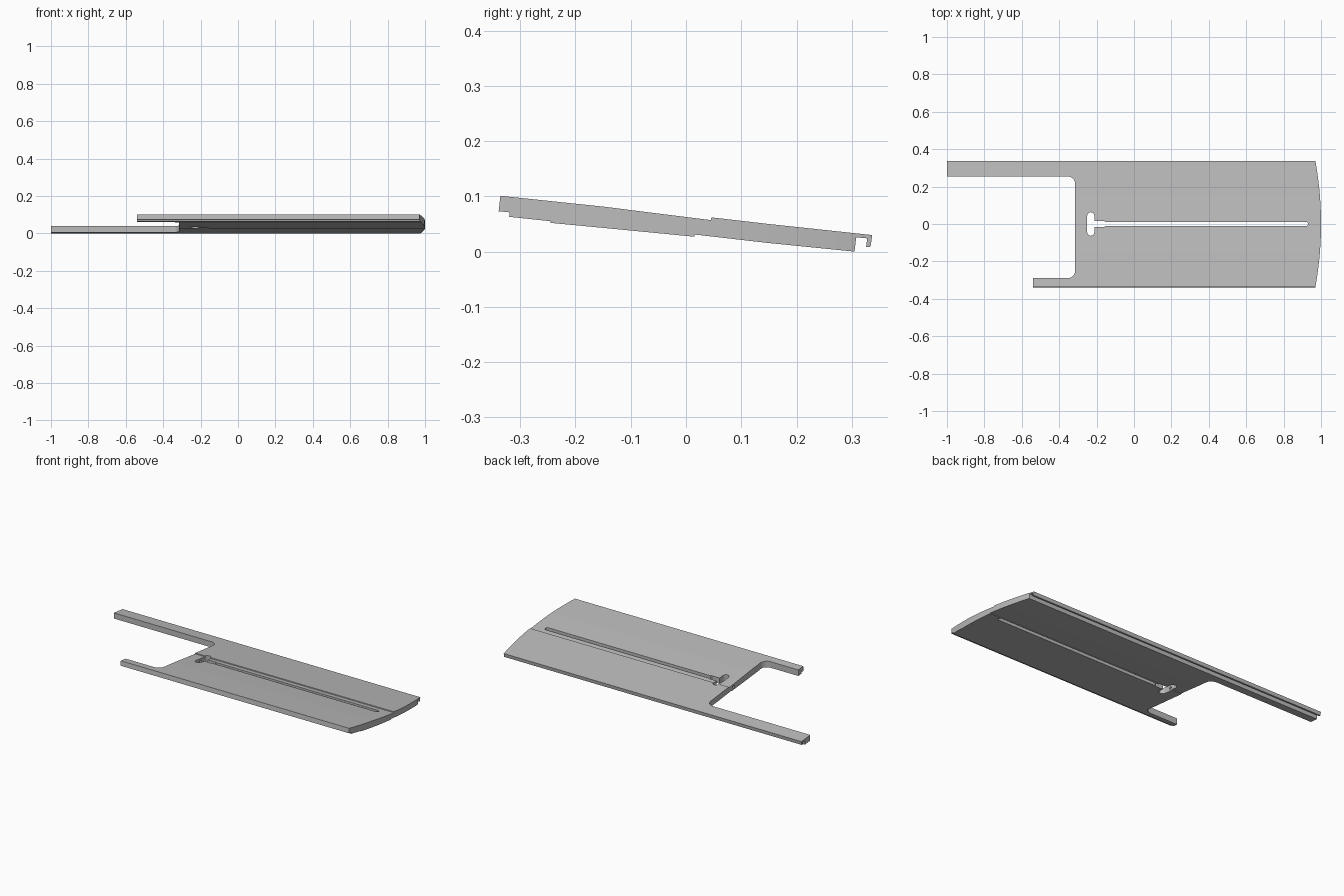
import bpy
import bmesh
from math import cos, sin, pi, radians
from mathutils import Vector

cube = bpy.data.objects.get("Cube")
if cube:
    bpy.data.objects.remove(cube, do_unlink=True)

grey = bpy.data.materials.new("satin grey")
grey.use_nodes = True
colour = (0.5, 0.5, 0.5, 1)
grey.diffuse_color = colour
grey.node_tree.nodes["Principled BSDF"].inputs["Base Color"].default_value = colour


def prism(name, points, sweep):
    """Extrude a closed outline along a vector."""
    bm = bmesh.new()
    face = bm.faces.new([bm.verts.new(p) for p in points])
    out = bmesh.ops.extrude_face_region(bm, geom=[face])
    moved = [g for g in out["geom"] if isinstance(g, bmesh.types.BMVert)]
    bmesh.ops.translate(bm, verts=moved, vec=Vector(sweep))
    bmesh.ops.recalc_face_normals(bm, faces=bm.faces)
    mesh = bpy.data.meshes.new(name)
    bm.to_mesh(mesh)
    bm.free()
    mesh.materials.append(grey)
    obj = bpy.data.objects.new(name, mesh)
    bpy.context.collection.objects.link(obj)
    return obj


def arc(cx, cy, r, start, end, steps=8):
    angles = [radians(start + (end - start) * i / steps) for i in range(steps + 1)]
    return [(cx + r * cos(a), cy + r * sin(a)) for a in angles]


def combine(target, tool, operation):
    mod = target.modifiers.new(operation.title(), "BOOLEAN")
    mod.operation, mod.solver, mod.object = operation, "EXACT", tool
    tool.hide_render = True
    bpy.context.view_layer.objects.active = target
    bpy.ops.object.modifier_apply(modifier=mod.name)
    bpy.data.objects.remove(tool, do_unlink=True)


# Tilted cross-section: stepped seam on top, lip in front, hooked rail behind
section = [
    (-0.336, 0.101), (-0.15, 0.0815), (0.045, 0.057), (0.046, 0.062),
    (0.15, 0.050), (0.337, 0.030), (0.334, 0.009), (0.326, 0.008),
    (0.328, 0.024), (0.308, 0.026), (0.305, 0.0), (0.15, 0.0155),
    (0.015, 0.031), (0.015, 0.027), (-0.15, 0.043), (-0.245, 0.052),
    (-0.245, 0.055), (-0.32, 0.063), (-0.319, 0.071), (-0.339, 0.073),
]
plate = prism("slotted_plate", [(-1.1, y, z) for y, z in section], (2.2, 0, 0))

# Plan outline: bowed right end and two arms with rounded inner corners
bow = arc(-0.886, 0, 1.886, -11, 11, 24)
plan = bow + [(-1, 0.5), (-1, 0.255)]
plan += arc(-0.355, 0.215, 0.04, 90, 0)
plan += arc(-0.355, -0.25, 0.04, 0, -90)
plan += [(-0.54, -0.29), (-0.54, -0.5)]
combine(plate, prism("plan_outline", [(x, y, -0.2) for x, y in plan], (0, 0, 0.6)), "INTERSECT")

# Keyhole slot: wide cross head, short neck, long narrow run
slot = arc(0.918, 0, 0.012, -90, 90)
slot += [(-0.155, 0.012), (-0.16, 0.016), (-0.212, 0.016)]
slot += arc(-0.231, 0.044, 0.019, 0, 180)
slot += arc(-0.231, -0.044, 0.019, 180, 360)
slot += [(-0.212, -0.016), (-0.16, -0.016), (-0.155, -0.012)]
combine(plate, prism("slot_cutter", [(x, y, -0.2) for x, y in slot], (0, 0, 0.6)), "DIFFERENCE")

# Small pin hole from the inner edge into the slot head
ring = arc(0, 0.045, 0.008, 0, 337.5, 15)
combine(plate, prism("pin_hole_cutter", [(-0.4, y, z) for y, z in ring], (0.17, 0, 0)), "DIFFERENCE")
